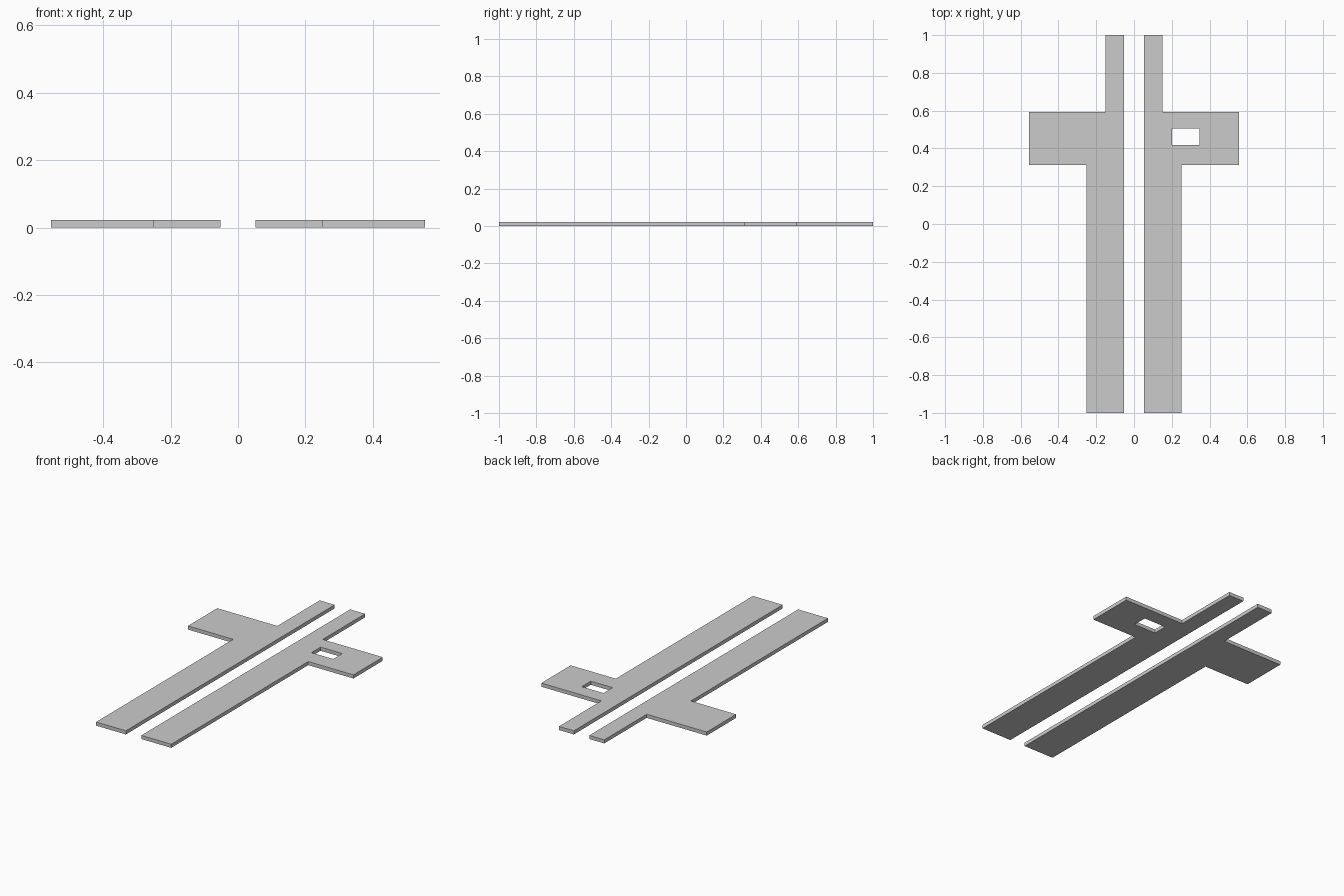
import bpy
import bmesh
from mathutils import Vector

if "Cube" in bpy.data.objects:
    bpy.data.objects.remove(bpy.data.objects["Cube"])

THICKNESS = 0.022


def flat_plate(name, loops):
    """Fill an outline (plus any hole loops) and extrude it upward."""
    bm = bmesh.new()
    edges = []
    for loop in loops:
        verts = [bm.verts.new((x, y, 0)) for x, y in loop]
        edges += [bm.edges.new((a, b)) for a, b in zip(verts, verts[1:] + verts[:1])]
    bmesh.ops.triangle_fill(bm, edges=edges, use_beauty=True, normal=Vector((0, 0, 1)))
    result = bmesh.ops.extrude_face_region(bm, geom=bm.faces[:], use_keep_orig=True)
    top = [v for v in result["geom"] if isinstance(v, bmesh.types.BMVert)]
    bmesh.ops.translate(bm, verts=top, vec=(0, 0, THICKNESS))
    bmesh.ops.recalc_face_normals(bm, faces=bm.faces[:])
    mesh = bpy.data.meshes.new(name)
    bm.to_mesh(mesh)
    bm.free()
    obj = bpy.data.objects.new(name, mesh)
    bpy.context.collection.objects.link(obj)
    return obj


# Strip outline: wide lower run, side tab, narrow upper end
outline = [(0.052, -1), (0.252, -1), (0.252, 0.313), (0.555, 0.313),
           (0.555, 0.594), (0.152, 0.594), (0.152, 1), (0.052, 1)]
# Rectangular window in the right tab
window = [(0.2, 0.418), (0.346, 0.418), (0.346, 0.505), (0.2, 0.505)]

flat_plate("right_strip", [outline, window])
flat_plate("left_strip", [[(-x, y) for x, y in outline]])
